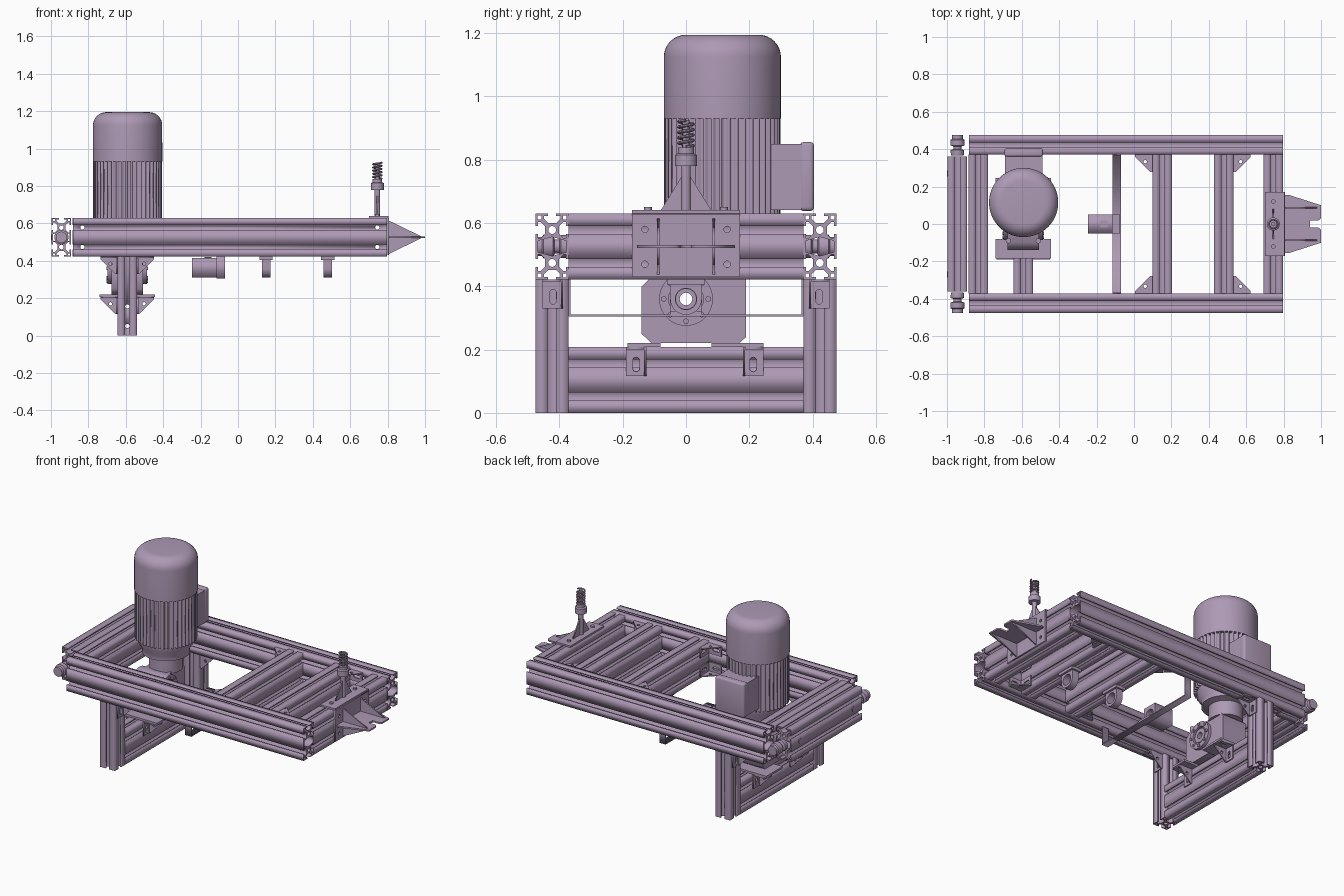
import bpy, bmesh
from math import sin, cos, pi
from mathutils import Vector, Matrix

cube = bpy.data.objects.get("Cube")
if cube:
    bpy.data.objects.remove(cube)

mat = bpy.data.materials.new("mauve_paint")
mat.use_nodes = True
MAUVE = (0.42, 0.32, 0.46, 1)
mat.diffuse_color = MAUVE
mat.node_tree.nodes["Principled BSDF"].inputs["Base Color"].default_value = MAUVE

X, Y, Z = Vector((1, 0, 0)), Vector((0, 1, 0)), Vector((0, 0, 1))
H = 0.052          # half a profile cell
TOP, LOW = 0.63, 0.422
MID = (TOP + LOW) / 2


def finish(name, bm, smooth=False):
    bmesh.ops.remove_doubles(bm, verts=bm.verts, dist=1e-5)
    bmesh.ops.recalc_face_normals(bm, faces=bm.faces)
    mesh = bpy.data.meshes.new(name)
    bm.to_mesh(mesh)
    bm.free()
    mesh.materials.append(mat)
    ob = bpy.data.objects.new(name, mesh)
    bpy.context.collection.objects.link(ob)
    if smooth:
        bpy.ops.object.select_all(action='DESELECT')
        ob.select_set(True)
        bpy.context.view_layer.objects.active = ob
        bpy.ops.object.shade_smooth_by_angle(angle=0.6)
    return ob


def baked(ob):
    bpy.context.view_layer.update()
    return bpy.data.meshes.new_from_object(ob.evaluated_get(bpy.context.evaluated_depsgraph_get()))


def prism(name, loops, depth, at, u, v, smooth=False):
    """Fill closed loops (inner ones become holes) and extrude along u x v."""
    cu = bpy.data.curves.new(name, 'CURVE')
    cu.dimensions, cu.fill_mode, cu.extrude = '2D', 'BOTH', depth / 2
    for loop in loops:
        sp = cu.splines.new('POLY')
        sp.points.add(len(loop) - 1)
        for p, (a, b) in zip(sp.points, loop):
            p.co = (a, b, 0, 1)
        sp.use_cyclic_u = True
    tmp = bpy.data.objects.new("tmp", cu)
    bpy.context.collection.objects.link(tmp)
    bm = bmesh.new()
    bm.from_mesh(baked(tmp))
    bpy.data.objects.remove(tmp)
    m = Matrix((u, v, u.cross(v))).transposed().to_4x4()
    bm.transform(Matrix.Translation(at) @ m)
    return finish(name, bm, smooth)


def circle(a, b, r, n=20):
    return [(a + r * cos(2 * pi * i / n), b + r * sin(2 * pi * i / n)) for i in range(n)]


def rect(a0, a1, b0, b1):
    return [(a0, b0), (a1, b0), (a1, b1), (a0, b1)]


def box(name, x0, x1, y0, y1, z0, z1, bevel=0):
    bm = bmesh.new()
    bmesh.ops.create_cube(bm, size=1)
    bm.transform(Matrix.Translation(((x0 + x1) / 2, (y0 + y1) / 2, (z0 + z1) / 2))
                 @ Matrix.Diagonal((x1 - x0, y1 - y0, z1 - z0, 1)))
    if bevel:
        bmesh.ops.bevel(bm, geom=bm.edges[:], offset=bevel, segments=3, profile=0.5, affect='EDGES')
    return finish(name, bm, bool(bevel))


def lathe(name, pts, at, axis=Z, n=48):
    bm = bmesh.new()
    vs = [bm.verts.new((r, 0, h)) for r, h in pts]
    edges = [bm.edges.new(e) for e in zip(vs, vs[1:])]
    bmesh.ops.spin(bm, geom=vs + edges, axis=Z, cent=(0, 0, 0), angle=2 * pi, steps=n)
    bm.transform(Matrix.Translation(at) @ Z.rotation_difference(axis).to_matrix().to_4x4())
    return finish(name, bm, True)


def extrusion(name, cells, at, length, u, v):
    """Slotted framing profile, one cell wide along u and several along v."""
    half = [(-.0125, H), (-.0125, .044), (-.026, .044), (-.026, .036), (-.012, .022)]
    slot = half + [(-a, d) for a, d in reversed(half)]
    mids = [(i - (cells - 1) / 2) * 2 * H for i in range(cells)]
    top = cells * H
    outer = [(a, -top - d + H) for a, d in slot] + [(H, -top)]
    outer += [(d, c + a) for c in mids for a, d in slot] + [(H, top)]
    outer += [(-a, top + d - H) for a, d in slot] + [(-H, top)]
    outer += [(-d, c - a) for c in reversed(mids) for a, d in slot] + [(-H, -top)]
    loops = [outer] + [circle(0, c, .0125, 16) for c in mids]
    for s in (-1, 1):
        for t in (-1, 1):
            a, b = s * (H - .012), t * (top - .012)
            loops.append(rect(a - .006, a + .006, b - .006, b + .006))
    if cells == 2:
        loops.append([(.044, -.018), (.044, .018), (0, .03), (-.044, .018), (-.044, -.018), (0, -.03)])
    return prism(name, loops, length, at, u, v)


def gusset(name, corner, d1, d2, d3, size=.092, w=.065, t=.007):
    """Angle bracket: two slotted flanges and a triangular web at the d3 = 0 end."""
    c = Vector(corner)
    web = [(0, 0), (size, 0), (size, .012), (.012, size), (0, size)]
    prism(name + "_web", [web, circle(.038, .038, .009)], t, c + d3 * t / 2, d1, d2)
    hole = [(a + .055 + (.012 if a > 0 else -.012), b + w / 2) for a, b in circle(0, 0, .011, 16)]
    for d, other in ((d1, d2), (d2, d1)):
        prism(name + "_flange", [rect(0, size, 0, w), hole], t, c + other * t / 2, d, d3)


# Main frame: side rails, cross beams, legs, bottom beam
drilled = []
for s, side in ((1, "back"), (-1, "front")):
    drilled.append(extrusion(side + "_rail", 2, (-.0425, s * .423, MID), 1.68, Y, Z))
    drilled.append(extrusion(side + "_leg", 1, (-.592, s * .423, LOW / 2), LOW, X, Y))
for x in (-.832, .15, .48, .745):
    extrusion("cross_beam", 2, (x, 0, MID), .742, X, Z)
extrusion("end_beam", 2, (-.944, 0, MID), .72, X, Z)
extrusion("bottom_beam", 2, (-.592, 0, 2 * H), .742, X, Z)

# Access holes through rails and legs
spots = [(x, z) for x in (-.832, .745) for z in (MID - H, MID + H)] + [(-.592, H), (-.592, 3 * H)]
cutter = prism("hole_cutter", [circle(x, z, .0115, 16) for x, z in spots], 2, (0, 0, 0), X, Z)
cutter.hide_render = True
for ob in drilled:
    mod = ob.modifiers.new("holes", 'BOOLEAN')
    mod.operation, mod.object, mod.solver = 'DIFFERENCE', cutter, 'EXACT'
    mesh = baked(ob)
    ob.modifiers.clear()
    ob.data = mesh
bpy.data.objects.remove(cutter)

# Angle brackets
for s in (-1, 1):
    for d in (-1, 1):
        x = -.592 + d * H
        gusset("leg_bracket", (x, s * .388, LOW), X * d, -Z, Y * s)
        gusset("mount_bracket", (x, .18 if s > 0 else -.125, 4 * H), X * d, -Z, Y * s)
    for x, d in ((.098, -1), (.532, 1)):
        gusset("frame_bracket", (x, s * .371, TOP - .012), X * d, Y * -s, -Z)
        gusset("frame_bracket", (x, s * .371, LOW + .012), X * d, Y * -s, Z)

# Guide rollers on the end beam
wheel = [(0, 0), (.033, 0), (.036, .015), (.036, .03), (.022, .035), (.022, .05),
         (.038, .055), (.038, .085), (.03, .09), (.03, .11), (0, .11)]
for s in (-1, 1):
    lathe("roller", wheel, (-.944, s * .365, MID), Y * s, 32)
    lathe("beam_bolt", [(0, 0), (.016, 0), (.016, .006), (0, .006)], (-.994, s * .27, MID), -X, 16)

# Gearbox on its mounting plates
box("mount_plate_front", -.74, -.444, -.185, -.08, .208, .221)
box("mount_plate_back", -.74, -.444, .08, .245, .208, .221)
body = [(-.11, .221), (.17, .221), (.19, .24), (.19, .42), (.17, .44), (-.1, .44), (-.14, .40), (-.14, .25)]
prism("gearbox_body", [body, circle(0, .36, .02)], .17, (-.592, 0, 0), Y, Z)
prism("gearbox_flange", [circle(0, .36, .085, 40), circle(0, .36, .055, 32)], .21, (-.592, 0, 0), Y, Z, True)
prism("gearbox_hub", [circle(0, .36, .045, 32), circle(0, .36, .02)], .2, (-.592, 0, 0), Y, Z, True)
prism("gearbox_bolts", [circle(a, b, .009, 8) for a, b in circle(0, .36, .07, 8)], .222, (-.592, 0, 0), Y, Z)
for dx in (-.08, .08):
    lathe("gearbox_stud", [(.014, .43), (.014, .46), (0, .46)], (-.592 + dx, -.09, 0), Z, 12)

# Motor: neck, finned housing, rounded cowl, terminal box
M = Vector((-.59, .115, 0))
lathe("motor_neck", [(0, .43), (.1, .43), (.1, .52), (.14, .53), (.14, .56), (.165, .60), (.165, .635), (0, .635)], M)
fins = []
for i in range(44):
    fins += [(r * cos(2 * pi * (i + f) / 44), r * sin(2 * pi * (i + f) / 44))
             for r, f in ((.166, 0), (.166, .55), (.184, .6), (.184, .95))]
prism("motor_fins", [fins], .31, M + Z * .78, X, Y)
arc = [(.115 + .07 * cos(i * pi / 16), 1.125 + .07 * sin(i * pi / 16)) for i in range(9)]
lathe("motor_cowl", [(0, .93), (.185, .93)] + arc + [(0, 1.195)], M, Z, 64)
box("terminal_box", -.69, -.49, .235, .365, .642, .85)
box("terminal_cover", -.693, -.487, .36, .405, .638, .856, .012)

# Strap, guide block and hanging support rings
strap = [(-.371, .425), (-.371, .305), (.371, .305), (.371, .425), (.365, .425), (.365, .311), (-.365, .311), (-.365, .425)]
prism("hanging_strap", [strap], .045, (-.093, 0, 0), Y, Z)
prism("guide_block", [rect(-.05, .05, .312, .415), circle(0, .36, .032)], .13, (-.18, 0, 0), Y, Z)
box("guide_foot", -.12, -.075, -.05, .05, .311, .322)
box("guide_sensor", -.178, -.142, -.018, .018, .412, .42)
for x in (.15, .48):
    arc = [(.05 * cos(a * pi / 16), .36 - .05 * sin(a * pi / 16)) for a in range(17)]
    prism("ring_support", [arc + [(-.05, .424), (.05, .424)], circle(0, .36, .034, 28)], .045, (x, 0, 0), Y, Z, True)
    box("ring_foot", x - .035, x + .035, -.06, .06, .405, .424)

# Nose hitch: face plate, notched tongue and ribs
face = [rect(-.17, .17, .43, .628)] + [circle(s * .13, z, .01) for s in (-1, 1) for z in (.47, .58)]
prism("hitch_face_plate", face, .01, (.803, 0, 0), Y, Z)
edge = [(.805, .155), (.83, .155), (1, .1), (1, .03), (.985, .018), (.94, .018)]
prism("hitch_tongue", [edge + [(a, -b) for a, b in reversed(edge)]], .01, (0, 0, MID), X, Y)
for s in (-1, 1):
    prism("hitch_rib", [[(.805, MID - .09), (.99, MID), (.805, MID + .09)]], .008, (0, s * .087, 0), X, Z)

# Spring post on its base plate
box("post_base", .70, .805, -.17, .17, TOP, .641)
lathe("spring_post", [(0, .64), (.015, .64), (.015, .78), (.035, .78), (.035, .815), (.026, .82),
                      (.026, .838), (.011, .838), (.011, .925), (0, .925)], (.745, 0, 0), Z, 24)
prism("post_gusset", [[(-.08, .64), (.08, .64), (.012, .75), (-.012, .75)]], .008, (.745, 0, 0), Y, Z)
for s in (-1, 1):
    lathe("post_bolt", [(.012, .64), (.012, .65), (0, .65)], (.745, s * .12, 0), Z, 12)
cu = bpy.data.curves.new("spring", 'CURVE')
cu.dimensions, cu.bevel_depth, cu.bevel_resolution = '3D', .005, 2
sp = cu.splines.new('POLY')
sp.points.add(80)
for i, p in enumerate(sp.points):
    a = 2 * pi * i / 16
    p.co = (.745 + .023 * cos(a), .023 * sin(a), .84 + i * .085 / 80, 1)
coil = bpy.data.objects.new("tmp", cu)
bpy.context.collection.objects.link(coil)
bm = bmesh.new()
bm.from_mesh(baked(coil))
bpy.data.objects.remove(coil)
finish("coil_spring", bm, True)
